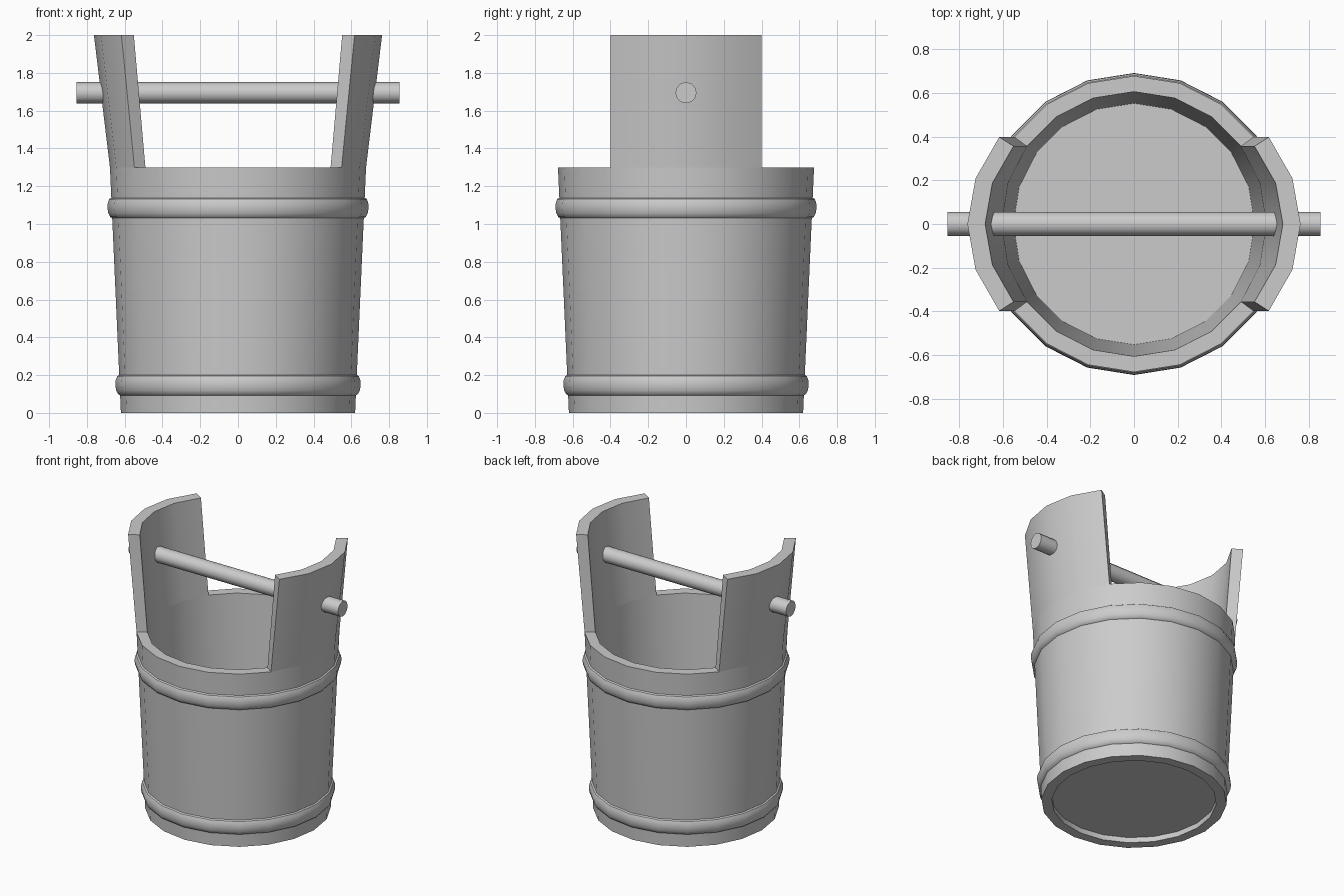
import bpy, bmesh, math
from mathutils import Matrix, Vector

if "Cube" in bpy.data.objects:
    bpy.data.objects.remove(bpy.data.objects["Cube"], do_unlink=True)

SIDES = 20
RIM_Z = 1.3
BASE_R, RIM_R = 0.62, 0.678

grey = bpy.data.materials.new("plain_grey")
grey.use_nodes = True
grey.diffuse_color = (0.6, 0.6, 0.6, 1)
grey.node_tree.nodes["Principled BSDF"].inputs["Base Color"].default_value = (0.6, 0.6, 0.6, 1)


def finish(name, bm):
    """Turn a bmesh into a smooth-shaded object with sharp edges kept."""
    bmesh.ops.recalc_face_normals(bm, faces=bm.faces)
    mesh = bpy.data.meshes.new(name)
    bm.to_mesh(mesh)
    bm.free()
    mesh.materials.append(grey)
    obj = bpy.data.objects.new(name, mesh)
    bpy.context.collection.objects.link(obj)
    bpy.ops.object.select_all(action="DESELECT")
    obj.select_set(True)
    bpy.context.view_layer.objects.active = obj
    bpy.ops.object.shade_smooth_by_angle(angle=math.radians(35))
    return obj


def lathe(profile):
    """Spin a closed (radius, height) profile around z."""
    bm = bmesh.new()
    rings = []
    for r, z in profile:
        angles = [2 * math.pi * k / SIDES for k in range(SIDES)]
        rings.append([bm.verts.new((r * math.cos(a), r * math.sin(a), z)) for a in angles])
    for i, low in enumerate(rings):
        high = rings[(i + 1) % len(rings)]
        for k in range(SIDES):
            n = (k + 1) % SIDES
            bm.faces.new((low[k], low[n], high[n], high[k]))
    bmesh.ops.recalc_face_normals(bm, faces=bm.faces)
    return bm


def wall_radius(z):
    return BASE_R + (RIM_R - BASE_R) * z / RIM_Z


# Bucket wall, with two flared side flaps drawn up from the rim
bm = lathe([(BASE_R, 0), (RIM_R, RIM_Z), (0.606, RIM_Z), (0.55, 0)])
flap_faces = []
for face in bm.faces:
    c = face.calc_center_median()
    if c.z > RIM_Z - 0.01 and abs(c.y) < abs(c.x) * math.tan(math.radians(36)):
        flap_faces.append(face)
grown = bmesh.ops.extrude_face_region(bm, geom=flap_faces)["geom"]
for v in grown:
    if isinstance(v, bmesh.types.BMVert):
        v.co = Vector((v.co.x * 1.125, v.co.y, 2))
finish("bucket_wall", bm)

# Recessed floor
bm = bmesh.new()
bmesh.ops.create_cone(bm, cap_ends=True, segments=SIDES, radius1=0.555, radius2=0.555,
                      depth=0.02, matrix=Matrix.Translation((0, 0, 0.05)) @ Matrix.Rotation(math.pi / 2, 4, "Z"))
finish("bucket_floor", bm)

# Rounded hoops
for name, mid in (("lower_hoop", 0.147), ("upper_hoop", 1.085)):
    profile = [(wall_radius(mid) - 0.03, mid - 0.05)]
    for i in range(7):
        t = math.pi * i / 6
        z = mid - 0.055 * math.cos(t)
        profile.append((wall_radius(z) - 0.002 + 0.025 * math.sin(t), z))
    profile.append((wall_radius(mid) - 0.03, mid + 0.05))
    finish(name, lathe(profile))

# Carrying rod through both flaps
bm = bmesh.new()
bmesh.ops.create_cone(bm, cap_ends=True, segments=12, radius1=0.056, radius2=0.056, depth=1.71,
                      matrix=Matrix.Translation((0, 0, 1.695)) @ Matrix.Rotation(math.pi / 2, 4, "Y"))
finish("carrying_rod", bm)
